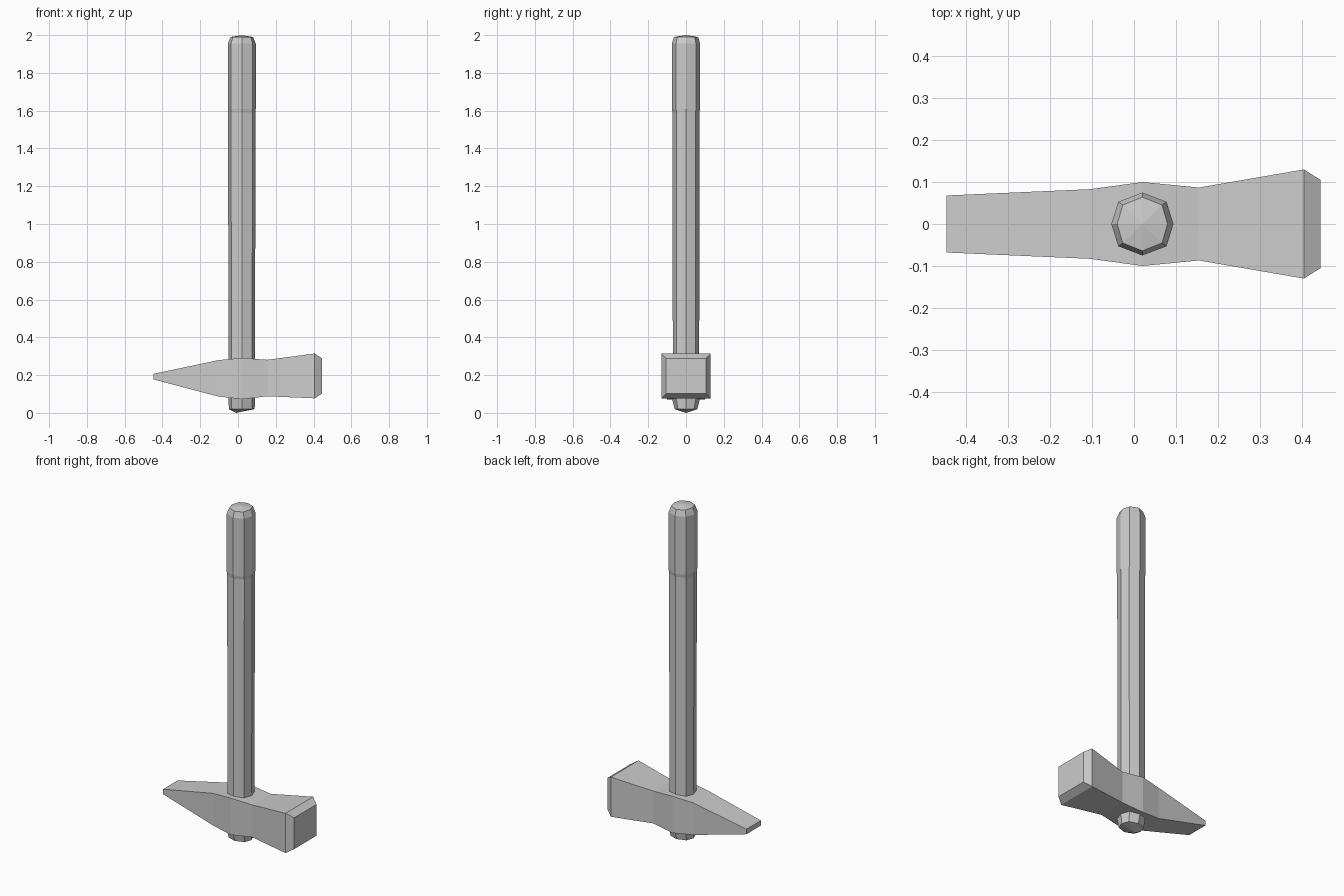
import bpy, bmesh, math

if "Cube" in bpy.data.objects:
    bpy.data.objects.remove(bpy.data.objects["Cube"], do_unlink=True)

grey = bpy.data.materials.new("plain grey")
grey.use_nodes = True
colour = (0.6, 0.6, 0.6, 1)
grey.diffuse_color = colour
grey.node_tree.nodes["Principled BSDF"].inputs["Base Color"].default_value = colour


def loft(name, rings, start_tip=None, end_tip=None):
    """Skin a list of rings; each end is a flat cap or a fan to a tip."""
    bm = bmesh.new()
    loops = [[bm.verts.new(p) for p in ring] for ring in rings]
    n = len(loops[0])
    for a, b in zip(loops, loops[1:]):
        for i in range(n):
            j = (i + 1) % n
            bm.faces.new((a[i], a[j], b[j], b[i]))
    for loop, tip in ((loops[0], start_tip), (loops[-1], end_tip)):
        if tip is None:
            bm.faces.new(loop)
        else:
            apex = bm.verts.new(tip)
            for i in range(n):
                bm.faces.new((loop[i], loop[(i + 1) % n], apex))
    bmesh.ops.recalc_face_normals(bm, faces=bm.faces)
    mesh = bpy.data.meshes.new(name)
    bm.to_mesh(mesh)
    bm.free()
    mesh.materials.append(grey)
    obj = bpy.data.objects.new(name, mesh)
    bpy.context.collection.objects.link(obj)
    return obj


SHAFT_X = 0.02


def octagon(z, rx, ry):
    ring = []
    for i in range(8):
        a = i * math.pi / 4
        # diagonal corners sit slightly outward along x
        wide = 1.1 if i % 2 else 1
        ring.append((SHAFT_X + rx * wide * math.cos(a), ry * math.sin(a), z))
    return ring


# Eight-sided handle, a little thicker at the grip, with a domed end
handle = [(0.02, 0.068, 0.06), (0.075, 0.071, 0.074), (0.3, 0.07, 0.07),
          (1.59, 0.073, 0.071), (1.61, 0.074, 0.075),
          (1.955, 0.074, 0.075), (1.99, 0.06, 0.064)]
loft("handle", [octagon(*r) for r in handle],
     (SHAFT_X - 0.03, 0, 0), (SHAFT_X, 0, 2))

# Hammer head from wedge to chamfered striking face: x, half width, low, high
head = [(-0.447, 0.068, 0.177, 0.207), (-0.105, 0.083, 0.087, 0.279),
        (0.02, 0.1, 0.072, 0.291), (0.155, 0.087, 0.088, 0.281),
        (0.405, 0.13, 0.077, 0.314), (0.445, 0.105, 0.102, 0.289)]
loft("hammer_head", [[(x, -w, lo), (x, w, lo), (x, w, hi), (x, -w, hi)]
                     for x, w, lo, hi in head])
